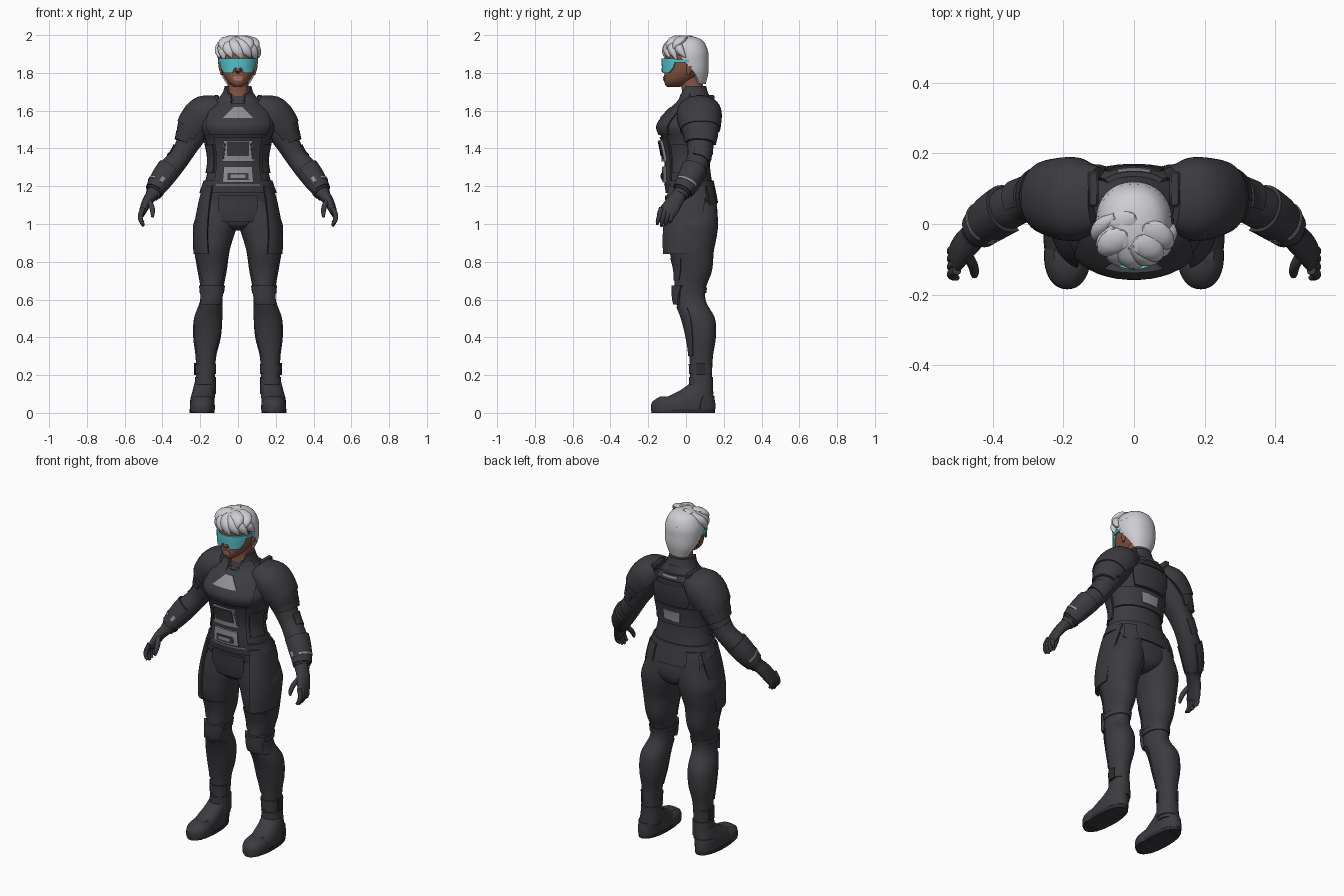
import bpy, bmesh, math
from mathutils import Vector

if "Cube" in bpy.data.objects:
    bpy.data.objects.remove(bpy.data.objects["Cube"])


def material(name, *rgb):
    m = bpy.data.materials.new(name)
    m.use_nodes = True
    m.diffuse_color = (*rgb, 1)
    m.node_tree.nodes["Principled BSDF"].inputs["Base Color"].default_value = (*rgb, 1)
    return m


SUIT = material("charcoal suit", .045, .045, .052)
DARK = material("dark rubber", .027, .027, .03)
GREY = material("grey plate", .27, .28, .31)
SKIN = material("brown skin", .23, .09, .052)
HAIR = material("silver hair", .62, .61, .65)
VISOR = material("teal visor", .09, .54, .6)
LIPS = material("rose lips", .48, .19, .19)


def at(rows, z):
    """Cubic interpolation of (x, y, z, rx, ry) rows, ordered top to bottom."""
    z = min(rows[0][2], max(rows[-1][2], z))
    i = next(k for k in range(len(rows) - 1) if z >= rows[k + 1][2])
    a, b = rows[i], rows[i + 1]
    before, after = rows[max(i - 1, 0)], rows[min(i + 2, len(rows) - 1)]
    h = b[2] - a[2]
    t = (z - a[2]) / h

    def blend(c):
        m = (b[c] - before[c]) / (b[2] - before[2]) * h
        n = (after[c] - a[c]) / (after[2] - a[2]) * h
        u = 1 - t
        return a[c] * u * u * (1 + 2 * t) + b[c] * t * t * (3 - 2 * t) + m * t * u * u - n * t * t * u
    return Vector((blend(0), blend(1), z)), blend(3), blend(4)


def point(rows, z, angle, off=0, level=True):
    """Surface point; angle 0 is the front, 90 the left, 180 the back."""
    c, rx, ry = at(rows, z)
    side, front = Vector((1, 0, 0)), Vector((0, -1, 0))
    if not level:
        d = (at(rows, z - .01)[0] - at(rows, z + .01)[0]).normalized()
        front = (front - d * front.dot(d)).normalized()
        side = front.cross(d)
    s, k = math.sin(math.radians(angle)), math.cos(math.radians(angle))
    s, k = (math.copysign(abs(v) ** .92, v) for v in (s, k))
    return c + side * s * (rx + off) + front * k * (ry + off)


def finish(name, bm, mat, mirror):
    me = bpy.data.meshes.new(name)
    bm.to_mesh(me)
    bm.free()
    me.materials.append(mat)
    ob = bpy.data.objects.new(name, me)
    bpy.context.collection.objects.link(ob)
    bpy.ops.object.select_all(action='DESELECT')
    ob.select_set(True)
    bpy.context.view_layer.objects.active = ob
    bpy.ops.object.shade_smooth_by_angle(angle=math.radians(40))
    if mirror:
        ob.modifiers.new("Mirror", 'MIRROR')


def form(name, rows, mat, top=None, bottom=None, span=None, low=None,
         off=0, thick=.02, mirror=False, level=True):
    """Closed loft, or a curved plate over part of the loft when span is given."""
    top = rows[0][2] if top is None else top
    bottom = rows[-1][2] if bottom is None else bottom
    steps = max(3, int((top - bottom) / .012))
    low = low or span
    bm, rings = bmesh.new(), []
    for i in range(steps + 1):
        t = i / steps
        z = top + (bottom - top) * t
        if span:
            a0, a1 = (p + (q - p) * t for p, q in zip(span, low))
            n = max(4, int(abs(span[1] - span[0]) / 9))
            arc = [a0 + (a1 - a0) * j / n for j in range(n + 1)]
            loop = [point(rows, z, a, off, level) for a in arc]
            loop += [point(rows, z, a, off - thick, level) for a in reversed(arc)]
        else:
            loop = [point(rows, z, j * 10, off, level) for j in range(36)]
        rings.append([bm.verts.new(p) for p in loop])
    n = len(rings[0])
    for u, v in zip(rings, rings[1:]):
        for j in range(n):
            k = (j + 1) % n
            bm.faces.new((u[j], v[j], v[k], u[k]))
    for ring in (rings[0], rings[-1][::-1]):
        for j in range(n // 2 - 1):
            bm.faces.new((ring[j], ring[j + 1], ring[n - 2 - j], ring[n - 1 - j]))
    finish(name, bm, mat, mirror)


def box(name, centre, size, mat, bevel):
    bm = bmesh.new()
    bmesh.ops.create_cube(bm, size=1)
    for v in bm.verts:
        v.co = Vector(centre) + v.co * Vector(size)
    bmesh.ops.bevel(bm, geom=bm.edges[:], offset=bevel, segments=1, affect='EDGES')
    finish(name, bm, mat, True)


# Torso and its armour
torso = [(0, .05, 1.69, .075, .07), (0, .05, 1.65, .11, .085), (0, .03, 1.6, .165, .12),
         (0, 0, 1.52, .195, .148), (0, .005, 1.44, .172, .128), (0, .01, 1.34, .155, .115),
         (0, .015, 1.24, .17, .12), (0, .03, 1.14, .2, .125), (0, .04, 1.05, .195, .127),
         (0, .04, .99, .12, .11), (0, .04, .965, .03, .07)]
form("torso", torso, SUIT)
form("chest_plate", torso, SUIT, 1.64, 1.47, (-62, 62), (-50, 50), off=.01)
form("chest_emblem_plate", torso, GREY, 1.62, 1.562, (-7, 7), (-22, 22), off=.015)
form("upper_back_plate", torso, SUIT, 1.65, 1.46, (140, 220), (150, 210), off=.014)
form("upper_back_rail", torso, DARK, 1.62, 1.59, (155, 205), off=.02)
form("upper_back_tab", torso, GREY, 1.645, 1.635, (162, 198), off=.02)
form("back_band", torso, SUIT, 1.45, 1.34, (95, 265), off=.01)
form("lower_back_tab", torso, GREY, 1.425, 1.365, (164, 196), off=.016)
form("abdomen_plate", torso, SUIT, 1.46, 1.2, (-42, 42), off=.01)
form("rib_plate", torso, SUIT, 1.42, 1.27, (50, 90), off=.009, mirror=True)
form("abdomen_frame", torso, GREY, 1.442, 1.33, (-21, 21), (-27, 27), off=.024)
form("abdomen_inset", torso, SUIT, 1.436, 1.36, (-15, 15), (-17, 17), off=.028)
form("abdomen_side_strip", torso, SUIT, 1.43, 1.345, (18, 20), (23, 25), off=.027, mirror=True)
form("buckle_frame", torso, GREY, 1.305, 1.22, (-23, 23), off=.022)
form("buckle_inset", torso, SUIT, 1.27, 1.232, (-15, 15), off=.026)
form("buckle_core", torso, GREY, 1.262, 1.243, (-10, 10), off=.029)
form("belt", torso, SUIT, 1.23, 1.165, off=.01)
form("belt_trim", torso, GREY, 1.21, 1.203, (-35, 35), off=.014)
form("front_flap", torso, SUIT, 1.15, 1.01, (-28, 28), (-24, 24), off=.016)
form("back_flap", torso, SUIT, 1.18, 1.11, (112, 248), (125, 235), off=.01)
form("back_pouch", torso, SUIT, 1.2, 1.1, (128, 152), off=.018, mirror=True)

# Legs, coat panels and knee guards
leg = [(.1, .04, 1.12, .085, .12), (.12, .04, 1, .116, .13), (.13, .036, .93, .106, .126),
       (.138, .03, .86, .094, .118), (.137, .037, .75, .077, .1), (.138, .022, .66, .061, .083),
       (.142, .025, .59, .06, .081), (.158, .065, .5, .075, .088), (.164, .08, .4, .073, .078),
       (.17, .08, .3, .055, .063), (.172, .08, .2, .05, .058), (.176, .08, .08, .055, .06)]
hip = [(.09, .025, 1.21, .095, .13), (.11, .025, 1.08, .107, .148), (.125, .02, .95, .112, .15),
       (.13, .02, .83, .106, .146)]
form("leg", leg, SUIT, mirror=True)
form("coat_panel", hip, SUIT, 1.2, .84, (28, 125), (14, 98), thick=.014, mirror=True)
form("thigh_plate", leg, SUIT, .82, .7, (-60, 60), (-45, 45), off=.005, mirror=True)
form("knee_band", leg, SUIT, .665, .635, off=.006, mirror=True)
form("knee_guard", leg, SUIT, .675, .575, (-62, 62), (-42, 42), off=.016, mirror=True)
form("shin_guard", leg, SUIT, .56, .3, (-70, 70), (-50, 50), off=.005, mirror=True)
form("ankle_band", leg, SUIT, .26, .205, (-75, 150), off=.006, mirror=True)
form("ankle_clip", leg, DARK, .265, .2, (72, 108), off=.011, mirror=True)
form("boot_shaft", leg, SUIT, .19, .1, off=.005, mirror=True)

# Boots
foot = [(.178, .075, .15, .054, .062), (.183, .052, .115, .058, .09), (.188, .018, .08, .063, .128),
        (.19, -.012, .045, .065, .163), (.19, -.015, 0, .063, .166)]
toe = [(.187, -.075, .088, .04, .06), (.188, -.088, .06, .062, .09), (.189, -.09, .02, .066, .095),
       (.189, -.09, .006, .064, .093)]
form("boot", foot, SUIT, mirror=True)
form("toe_cap", toe, SUIT, mirror=True)
form("boot_sole", foot, DARK, .02, 0, off=.003, mirror=True)
form("heel_cap", foot, SUIT, .09, .02, (120, 240), off=.005, mirror=True)
for i in range(7):
    box("sole_tread", (.19, -.14 + i * .04, .004), (.1, .018, .008), SUIT, .002)

# Arms, shoulder guards and cuffs
arm = [(.16, .07, 1.6, .085, .09), (.222, .075, 1.5, .075, .08), (.268, .075, 1.42, .062, .068),
       (.31, .067, 1.35, .056, .06), (.36, .044, 1.29, .06, .06), (.41, .01, 1.22, .054, .054),
       (.455, -.033, 1.15, .037, .04)]
pad = [(.1, .07, 1.635, .055, .09), (.165, .07, 1.59, .1, .118), (.225, .075, 1.52, .1, .11),
       (.262, .077, 1.45, .078, .092), (.28, .075, 1.41, .068, .082)]
limb = dict(mirror=True, level=False)
form("arm", arm, SUIT, **limb)
form("shoulder_guard", pad, SUIT, 1.635, 1.5, (-35, 215), (-20, 200), thick=.03, **limb)
form("shoulder_lame", pad, SUIT, 1.51, 1.455, (-20, 200), off=-.006, **limb)
form("lower_lame", pad, SUIT, 1.465, 1.425, (0, 185), off=-.004, **limb)
form("elbow_guard", arm, SUIT, 1.39, 1.33, (70, 200), off=.006, **limb)
form("forearm_cuff", arm, SUIT, 1.29, 1.175, (-20, 200), off=.01, **limb)
form("cuff_trim", arm, GREY, 1.211, 1.203, (35, 150), off=.013, **limb)
form("cuff_tab", arm, GREY, 1.225, 1.2, (-6, 8), off=.013, **limb)
form("wrist_band", arm, DARK, 1.178, 1.165, off=.004, **limb)

# Hands
form("palm", [(.45, -.03, 1.16, .034, .038), (.48, -.06, 1.12, .027, .044),
              (.503, -.09, 1.07, .02, .046), (.51, -.1, 1.05, .014, .04)], SUIT, **limb)
for i in range(4):
    y, drop = -.065 - i * .022, (.02, .005, 0, .01)[i]
    form("finger", [(.502, y, 1.085, .013, .013), (.517, y - .01, 1.045, .013, .012),
                    (.513, y - .018, 1.015, .011, .011),
                    (.5, y - .022, .988 + drop, .007, .007)], SUIT, **limb)
form("thumb", [(.478, -.08, 1.13, .015, .016), (.456, -.118, 1.09, .014, .014),
               (.452, -.14, 1.06, .012, .012), (.453, -.148, 1.035, .006, .006)], SUIT, **limb)

# Neck, collar and shoulder straps
neck = [(0, .02, 1.79, .056, .058), (0, .035, 1.72, .057, .058), (0, .045, 1.65, .085, .07)]
form("neck", neck, SKIN)
form("collar", neck, SUIT, 1.73, 1.64, (62, 298), (6, 354), off=.016, thick=.014)
form("collar_flap", torso, SUIT, 1.7, 1.63, (25, 70), (12, 70), off=.014, mirror=True)
box("strap_block", (.115, .1, 1.66), (.03, .1, .045), SUIT, .006)

# Head and face
head = [(0, .005, 1.98, .05, .055), (0, 0, 1.93, .085, .107), (0, 0, 1.87, .092, .115),
        (0, -.008, 1.81, .086, .106), (0, -.03, 1.77, .068, .086), (0, -.053, 1.742, .045, .06),
        (0, -.065, 1.726, .02, .035)]
form("head", head, SKIN)
form("nose", [(0, -.108, 1.85, .008, .008), (0, -.114, 1.82, .013, .017),
              (0, -.112, 1.802, .016, .014), (0, -.106, 1.795, .008, .006)], SKIN)
form("upper_lip", head, LIPS, 1.782, 1.772, (-9, 9), (-22, 22), off=.005)
form("lower_lip", head, LIPS, 1.771, 1.76, (-20, 20), (-11, 11), off=.006)
form("ear", [(.089, .02, 1.86, .006, .012), (.094, .022, 1.84, .01, .02),
             (.086, .012, 1.79, .006, .008)], SKIN, mirror=True)
form("visor", head, VISOR, 1.877, 1.825, (-68, 68), (-60, 60), off=.014, thick=.01)
form("visor_lower", head, VISOR, 1.826, 1.8, (9, 60), (16, 48), off=.014, thick=.01, mirror=True)
form("visor_temple", head, VISOR, 1.87, 1.855, (66, 96), off=.015, thick=.01, mirror=True)

# Hair cap, swept locks and nape
hair = [(0, .0, 1.993, .035, .04), (0, 0, 1.975, .075, .085), (0, .002, 1.92, .104, .113),
        (0, .012, 1.86, .106, .108), (0, .03, 1.8, .094, .088), (0, .045, 1.735, .062, .058)]
form("hair_cap", hair, HAIR, bottom=1.918)
form("hair_back", hair, HAIR, 1.925, 1.74, (62, 298), (115, 245), thick=.04)
for i in range(7):
    a = -80 + i * 25
    ends = [point(hair, 1.98, a - 30, -.016), point(hair, 1.945, a - 8, -.014),
            point(hair, 1.912, a + 6, -.004), point(hair, 1.882 - .014 * (i % 2), a + 16, .004)]
    sizes = (.014, .031, .026, .004)
    form("fringe_lock", [(*p, r, r * .8) for p, r in zip(ends, sizes)], HAIR, level=False)
for x, y, lean in ((-.035, -.03, -.04), (.02, -.045, .035), (.04, -.01, .045), (-.01, .02, -.045)):
    form("crown_lock", [(x, y, 1.998, .012, .012), (x + lean * .3, y - .01, 1.988, .038, .03),
                        (x + lean, y - .035, 1.955, .03, .026),
                        (x + lean * 1.2, y - .055, 1.925, .006, .006)], HAIR)
